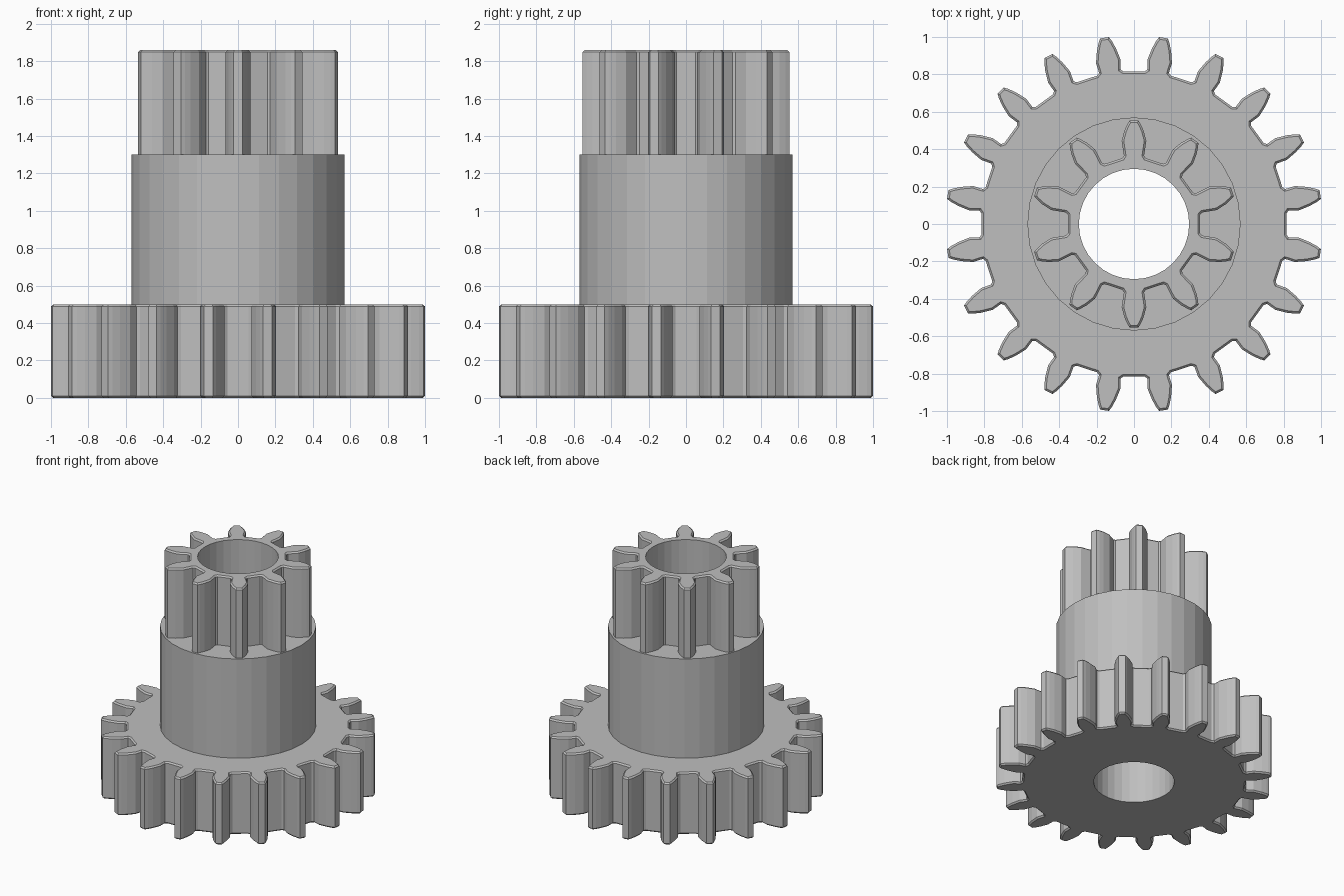
import bpy
import bmesh
from math import cos, sin, pi
from mathutils import Vector

cube = bpy.data.objects.get("Cube")
if cube:
    bpy.data.objects.remove(cube, do_unlink=True)

BORE = 0.295      # radius of the through hole
SIDES = 32        # facets on round walls
BEVEL = 0.011     # edge break on the gear rims

grey = bpy.data.materials.new("mid_grey")
grey.use_nodes = True
grey.diffuse_color = (0.52, 0.52, 0.52, 1)
grey.node_tree.nodes["Principled BSDF"].inputs["Base Color"].default_value = grey.diffuse_color


def circle(radius):
    angles = [2 * pi * i / SIDES for i in range(SIDES)]
    return [Vector((radius * cos(a), radius * sin(a))) for a in angles]


def gear_outline(teeth, flank):
    """Repeat a mirrored tooth; flank lists (half width, radius) from root to tip."""
    tooth = [(-h, r) for h, r in flank] + [(h, r) for h, r in reversed(flank)]
    points = []
    for i in range(teeth):
        a = 2 * pi * (i + 0.5) / teeth
        out, side = Vector((cos(a), sin(a))), Vector((-sin(a), cos(a)))
        points += [out * r + side * h for h, r in tooth]
    return points


def inset(points, amount):
    """Move a counter-clockwise outline inward by an even distance."""
    result = []
    for i, p in enumerate(points):
        d1 = (p - points[i - 1]).normalized()
        d2 = (points[(i + 1) % len(points)] - p).normalized()
        n1, n2 = Vector((d1.y, -d1.x)), Vector((d2.y, -d2.x))
        result.append(p - (n1 + n2) * amount / (1 + n1.dot(n2)))
    return result


def bored_solid(name, rings, open_bottom=False):
    """Stack (outline, z) rings into a wall, with a bore and flat ends."""
    bm = bmesh.new()

    def loop(points, z):
        return [bm.verts.new((p.x, p.y, z)) for p in points]

    def wall(low, high):
        for i in range(len(low)):
            bm.faces.new((low[i - 1], low[i], high[i], high[i - 1]))

    def cap(outer, inner, up):
        edges = []
        for ring in (outer, inner):
            for i in range(len(ring)):
                pair = (ring[i - 1], ring[i])
                edges.append(bm.edges.get(pair) or bm.edges.new(pair))
        made = bmesh.ops.triangle_fill(bm, edges=edges, use_beauty=True,
                                       normal=(0, 0, up))
        for f in made["geom"]:
            if isinstance(f, bmesh.types.BMFace):
                f.normal_update()
                if f.normal.z * up < 0:
                    f.normal_flip()

    loops = [loop(points, z) for points, z in rings]
    for low, high in zip(loops, loops[1:]):
        wall(low, high)
    bore_low = loop(circle(BORE), rings[0][1])
    bore_high = loop(circle(BORE), rings[-1][1])
    wall(bore_high, bore_low)
    cap(loops[-1], bore_high, 1)
    if not open_bottom:
        cap(loops[0], bore_low, -1)

    mesh = bpy.data.meshes.new(name)
    bm.to_mesh(mesh)
    bm.free()
    mesh.materials.append(grey)
    obj = bpy.data.objects.new(name, mesh)
    bpy.context.collection.objects.link(obj)
    return obj


# Large gear at the base, both rims bevelled
large = gear_outline(20, [(0.072, 0.814), (0.058, 0.827), (0.066, 0.882),
                          (0.051, 0.945), (0.036, 0.985), (0.024, 1.008)])
bored_solid("large_gear", [(inset(large, BEVEL), 0), (large, BEVEL),
                           (large, 0.5 - BEVEL), (inset(large, BEVEL), 0.5)])

# Plain round collar between the gears
collar = circle(0.57)
bored_solid("collar", [(collar, 0.5), (collar, 1.3)], open_bottom=True)

# Small pinion on top, only the upper rim bevelled
small = gear_outline(10, [(0.062, 0.352), (0.054, 0.366), (0.066, 0.445),
                          (0.051, 0.5), (0.036, 0.533), (0.024, 0.553)])
bored_solid("small_gear", [(small, 1.3), (small, 1.86 - BEVEL),
                           (inset(small, BEVEL), 1.86)], open_bottom=True)
